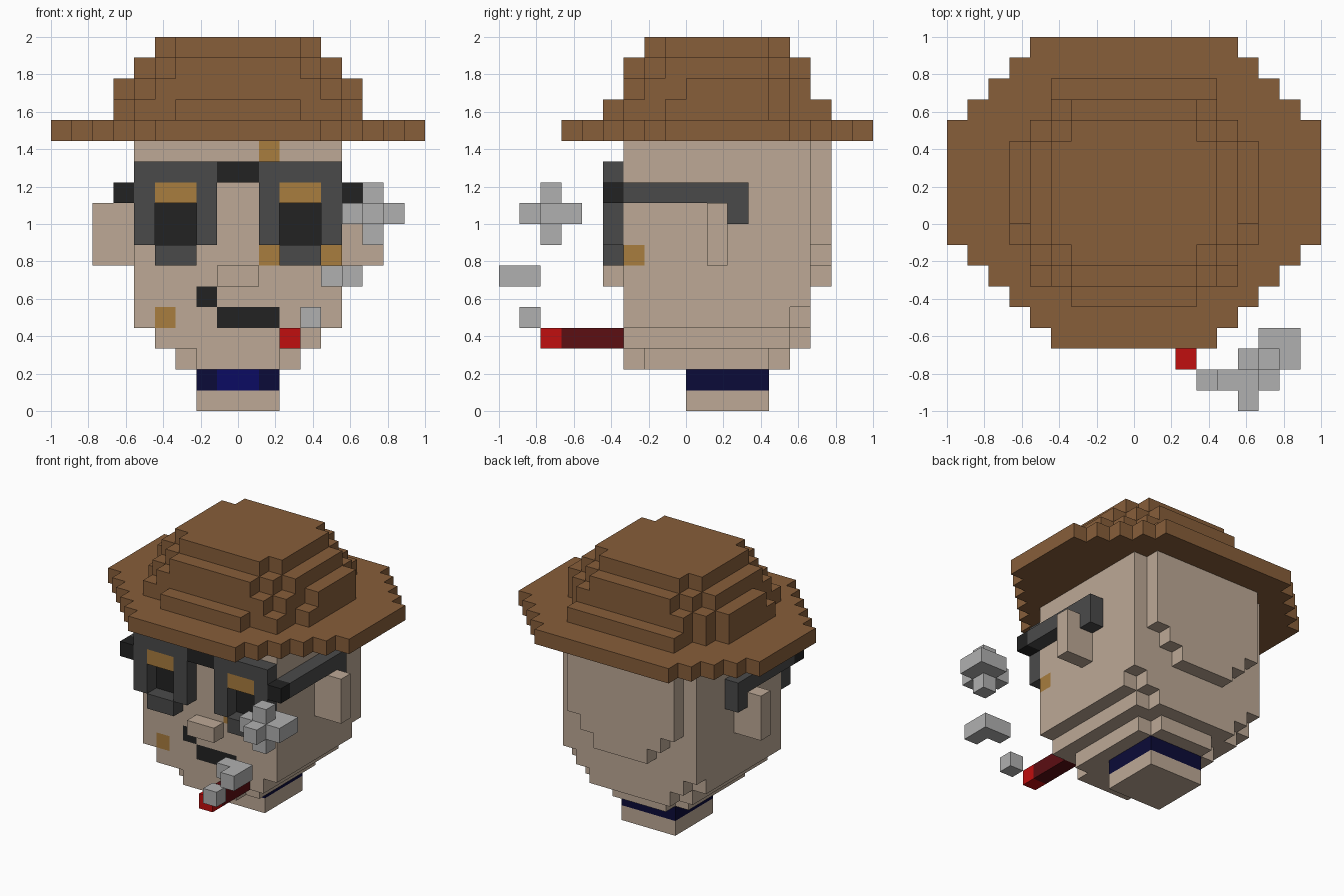
import bpy, bmesh, math
from mathutils import Vector

old = bpy.data.objects.get("Cube")
if old:
    bpy.data.objects.remove(old, do_unlink=True)

U = 1 / 9  # size of one block


def material(name, code):
    srgb = [int(code[i:i + 2], 16) / 255 for i in (0, 2, 4)]
    rgba = [c / 12.92 if c <= 0.04045 else ((c + 0.055) / 1.055) ** 2.4 for c in srgb] + [1]
    m = bpy.data.materials.new(name)
    m.use_nodes = True
    m.diffuse_color = rgba
    m.node_tree.nodes["Principled BSDF"].inputs["Base Color"].default_value = rgba
    return m


SKIN = material("skin", "BDA996")
HAT = material("hat_brown", "875E3A")
GREY = material("frame_grey", "4A4A4A")
BLACK = material("black", "222222")
GOLD = material("gold", "A87D3E")
SMOKE = material("smoke_grey", "B0B0B0")
RED = material("ember_red", "C00E0E")
DARK_RED = material("dark_red", "5C0E12")
NAVY = material("navy", "0B0B38")
BLUE = material("blue", "0B0B62")

DIRECTIONS = [Vector(d) for d in
              ((1, 0, 0), (-1, 0, 0), (0, 1, 0), (0, -1, 0), (0, 0, 1), (0, 0, -1))]


def block_part(name, boxes):
    """Union of block boxes (x0, x1, y0, y1, z0, z1, material); later boxes repaint earlier ones."""
    cells, mats = {}, []
    for x0, x1, y0, y1, z0, z1, mat in boxes:
        if mat not in mats:
            mats.append(mat)
        for x in range(x0, x1):
            for y in range(y0, y1):
                for z in range(z0, z1):
                    cells[x, y, z] = mats.index(mat)
    bm = bmesh.new()
    verts = {}

    def vert(p):
        key = tuple(round(c) for c in p)
        if key not in verts:
            verts[key] = bm.verts.new(Vector(key) * U)
        return verts[key]

    # keep only the outer skin of the blocks
    for cell, index in cells.items():
        centre = Vector(cell) + Vector((0.5, 0.5, 0.5))
        for d in DIRECTIONS:
            if tuple(int(a + b) for a, b in zip(cell, d)) in cells:
                continue
            a = Vector((d.y, d.z, d.x)) / 2
            b = d.cross(a)
            mid = centre + d / 2
            face = bm.faces.new([vert(mid + s * a + t * b)
                                 for s, t in ((-1, -1), (1, -1), (1, 1), (-1, 1))])
            face.material_index = index
    bmesh.ops.dissolve_limit(bm, angle_limit=math.radians(1), verts=bm.verts[:],
                             edges=bm.edges[:], delimit={'MATERIAL'})
    mesh = bpy.data.meshes.new(name)
    bm.to_mesh(mesh)
    bm.free()
    for m in mats:
        mesh.materials.append(m)
    obj = bpy.data.objects.new(name, mesh)
    bpy.context.collection.objects.link(obj)
    return obj


def rows(z0, z1, mat, spec):
    """Symmetric layer from (half width, y0, y1) rows."""
    return [(-w, w, y0, y1, z0, z1, mat) for w, y0, y1 in spec]


def mirrored(boxes):
    return boxes + [(-x1, -x0, *rest) for x0, x1, *rest in boxes]


# Hat: stepped round brim and four crown layers
brim = [(9, -1, 5)]
for i in range(1, 6):
    brim.append((9 - i, -1 - i, -i))
    if i < 5:
        brim.append((9 - i, 4 + i, 5 + i))
block_part("hat_brim", rows(13, 14, HAT, brim))
crown = rows(14, 15, HAT, [(3, -4, -3), (5, -3, -1), (6, -1, 4), (5, 4, 5), (4, 5, 7)])
crown += rows(15, 16, HAT, [(4, -3, -2), (5, -2, 0), (6, 0, 4), (5, 4, 5), (4, 5, 6)])
crown += rows(16, 17, HAT, [(3, -3, -2), (4, -2, -1), (5, -1, 4), (4, 4, 5), (3, 5, 6)])
crown += rows(17, 18, HAT, [(3, -2, -1), (4, -1, 4), (3, 4, 5)])
block_part("hat_crown", crown)

# Head with stepped jaw and raised back of the skull
head = rows(2, 3, SKIN, [(2, -3, -2), (3, -2, 4), (2, 4, 5)])
head += rows(3, 4, SKIN, [(4, -3, 5), (3, 5, 6)])
head += rows(4, 5, SKIN, [(5, -3, 5), (4, 5, 6)])
head += rows(5, 13, SKIN, [(5, -3, 6)])
for w, z0, z1 in ((4, 8, 13), (3, 7, 8), (2, 6, 7)):
    head += rows(z0, z1, SKIN, [(w, 6, 7)])
# dark lenses, mouth and gold spots coloured into the face
head += mirrored([(2, 4, -3, -2, 8, 10, BLACK)])
head += [(-2, -1, -3, -2, 5, 6, BLACK), (-1, 2, -3, -2, 4, 5, BLACK)]
for x, z in ((1, 12), (1, 7), (4, 7), (-4, 4)):
    head.append((x, x + 1, -3, -2, z, z + 1, GOLD))
block_part("head", head)

block_part("nose", [(-1, 1, -4, -3, 6, 7, SKIN)])
block_part("left_ear", [(5, 7, 1, 2, 7, 10, SKIN)])
block_part("right_ear", [(-7, -5, 1, 2, 7, 10, SKIN)])

# Neck with collar band, brighter at the front centre
block_part("neck", [(-2, 2, 0, 4, 0, 1, SKIN)])
block_part("collar", [(-2, 2, 0, 4, 1, 2, NAVY), (-1, 1, 0, 1, 1, 2, BLUE)])

# Glasses: open rims, gold upper bars, bridge, hinges and hooked temples
block_part("glasses", mirrored([
    (1, 2, -4, -3, 8, 12, GREY),
    (4, 5, -4, -3, 8, 12, GREY),
    (2, 4, -4, -3, 11, 12, GREY),
    (2, 4, -4, -3, 7, 8, GREY),
    (2, 4, -4, -3, 10, 11, GOLD),
    (0, 1, -4, -3, 11, 12, BLACK),
    (5, 6, -4, -3, 10, 11, BLACK),
    (5, 6, -3, 3, 10, 11, GREY),
    (5, 6, 2, 3, 9, 10, GREY),
]))

# Cigar with glowing tip
block_part("cigar", [(2, 3, -6, -3, 3, 4, DARK_RED), (2, 3, -7, -6, 3, 4, RED)])

# Smoke puffs rising from the tip
block_part("small_smoke_puff", [(3, 4, -8, -7, 4, 5, SMOKE)])
block_part("middle_smoke_puff", [(4, 6, -8, -7, 6, 7, SMOKE), (5, 6, -9, -8, 6, 7, SMOKE)])
block_part("large_smoke_puff", [
    (5, 8, -7, -6, 9, 10, SMOKE),
    (6, 7, -8, -5, 9, 10, SMOKE),
    (7, 8, -6, -5, 9, 10, SMOKE),
    (6, 7, -7, -6, 8, 11, SMOKE),
])
